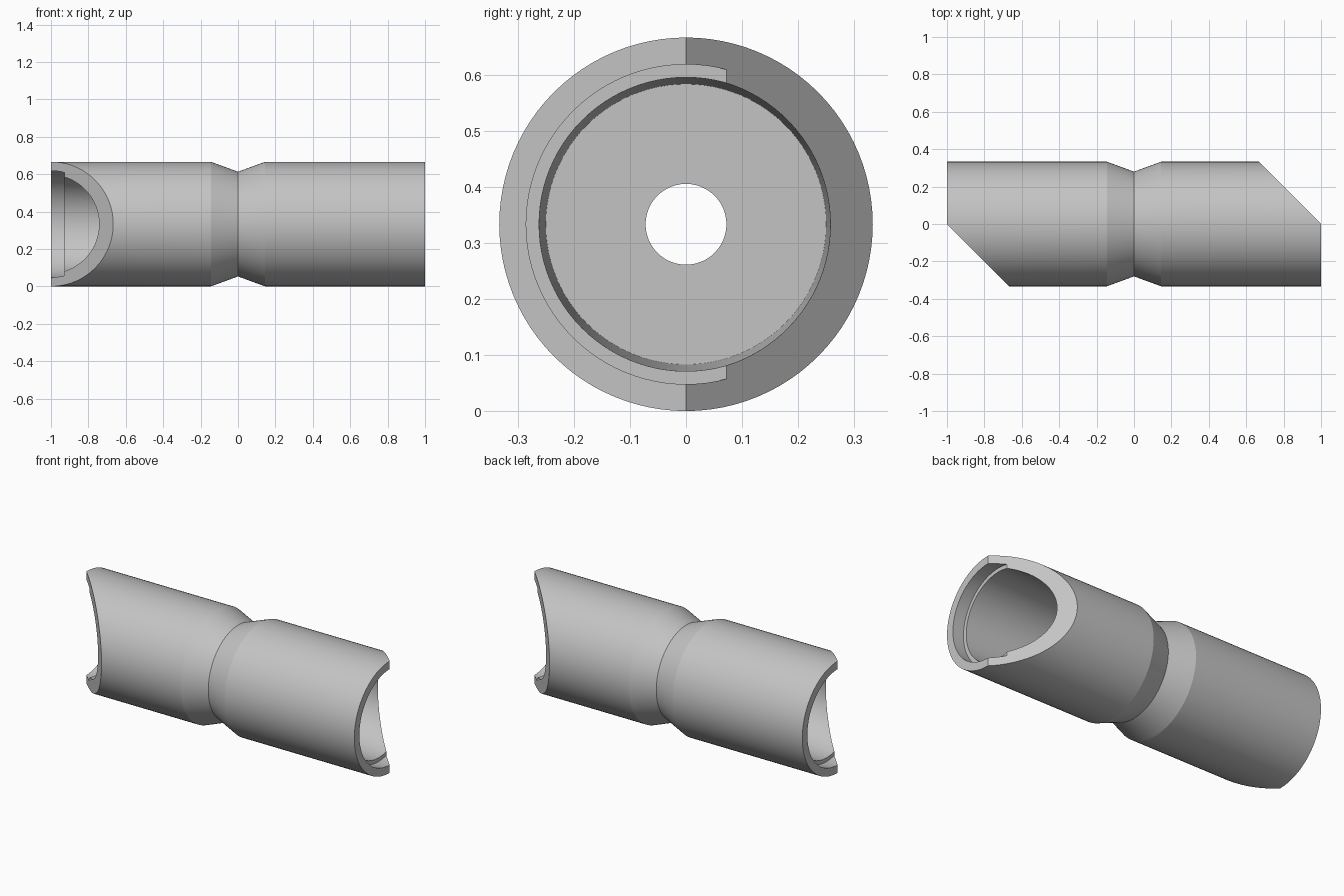
import bpy, bmesh, math
from mathutils import Vector, Matrix

cube = bpy.data.objects.get("Cube")
if cube:
    bpy.data.objects.remove(cube, do_unlink=True)

RADIUS = 0.333
SEGMENTS = 96

# Plain grey plastic
grey = bpy.data.materials.new("light_grey")
grey.use_nodes = True
colour = (0.55, 0.55, 0.55, 1)
grey.diffuse_color = colour
grey.node_tree.nodes["Principled BSDF"].inputs["Base Color"].default_value = colour

# Half profile (x, radius): neck, body, end rim, socket step, tapered bore, small hole
half = [(0.145, RADIUS), (1, RADIUS), (1, 0.285), (0.928, 0.285),
        (0.928, 0.262), (0.43, 0.25), (0.43, 0.072)]
profile = [(0, 0.28)] + half + [(-x, r) for x, r in reversed(half)]

# Revolve the closed profile around the x axis
bm = bmesh.new()
verts = [bm.verts.new((x, 0, r)) for x, r in profile]
edges = [bm.edges.new((a, b)) for a, b in zip(verts, verts[1:] + verts[:1])]
bmesh.ops.spin(bm, geom=verts + edges, cent=(0, 0, 0), axis=(1, 0, 0),
               angle=2 * math.pi, steps=SEGMENTS, use_duplicate=False)
bmesh.ops.remove_doubles(bm, verts=bm.verts[:], dist=0.0001)
bmesh.ops.recalc_face_normals(bm, faces=bm.faces[:])

# Mitre half of each end at 45 degrees and close the cut wall
for side in (1, -1):
    bmesh.ops.bisect_plane(bm, geom=bm.verts[:] + bm.edges[:] + bm.faces[:],
                           dist=0.0001, plane_co=Vector((side, 0, 0)),
                           plane_no=Vector((side, side, 0)).normalized(),
                           clear_outer=True)
    rim = [e for e in bm.edges if e.is_boundary]
    bmesh.ops.triangle_fill(bm, edges=rim, use_beauty=True, use_dissolve=False)
bmesh.ops.recalc_face_normals(bm, faces=bm.faces[:])

# Stand the coupling on the ground
bmesh.ops.transform(bm, matrix=Matrix.Translation((0, 0, RADIUS)), verts=bm.verts[:])
mesh = bpy.data.meshes.new("pipe_coupling")
bm.to_mesh(mesh)
bm.free()
mesh.materials.append(grey)
coupling = bpy.data.objects.new("pipe_coupling", mesh)
bpy.context.collection.objects.link(coupling)

# Smooth round walls, crisp rims and neck
bpy.ops.object.select_all(action="DESELECT")
coupling.select_set(True)
bpy.context.view_layer.objects.active = coupling
bpy.ops.object.shade_smooth_by_angle(angle=math.radians(15))
